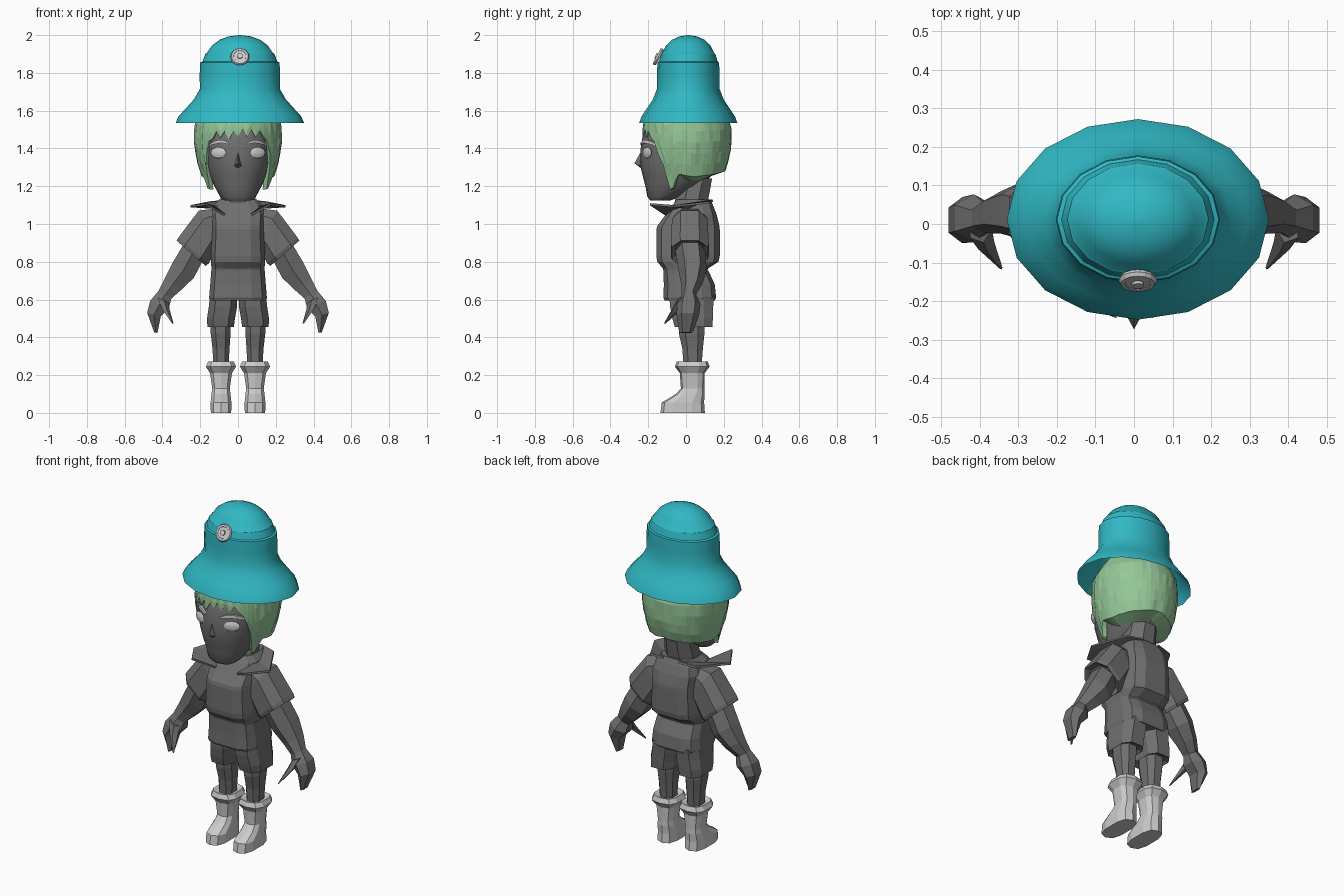
import bpy, bmesh, math, random
from mathutils import Vector

if "Cube" in bpy.data.objects:
    bpy.data.objects.remove(bpy.data.objects["Cube"])

random.seed(4)


def material(name, rgb):
    m = bpy.data.materials.new(name)
    m.diffuse_color = (*rgb, 1)
    m.use_nodes = True
    m.node_tree.nodes["Principled BSDF"].inputs["Base Color"].default_value = m.diffuse_color
    return m


TEAL = material("teal", (0.03, 0.48, 0.55))
GREEN = material("green", (0.30, 0.57, 0.31))
DARK = material("dark_grey", (0.16, 0.16, 0.16))


def finish(name, bm, mat=None, mirror=False, smooth=None):
    bmesh.ops.recalc_face_normals(bm, faces=bm.faces)
    me = bpy.data.meshes.new(name)
    bm.to_mesh(me)
    bm.free()
    ob = bpy.data.objects.new(name, me)
    bpy.context.collection.objects.link(ob)
    if mat:
        me.materials.append(mat)
    if mirror:
        mod = ob.modifiers.new("mirror", 'MIRROR')
        mod.use_mirror_merge = False
    if smooth:
        bpy.ops.object.select_all(action='DESELECT')
        ob.select_set(True)
        bpy.context.view_layer.objects.active = ob
        bpy.ops.object.shade_smooth_by_angle(angle=math.radians(smooth))
    return ob


def bridge(bm, rows):
    for a, b in zip(rows, rows[1:]):
        n = len(a)
        for i in range(n):
            j = (i + 1) % n
            bm.faces.new((a[i], a[j], b[j], b[i]))


def loft(name, rings, n=8, power=2.0, phase=0.5, caps=(True, True), **kw):
    """rings: (x, y, z, half width, half depth, tilt in the xz plane in degrees)"""
    bm = bmesh.new()
    rows = []
    for x, y, z, ru, rv, *t in rings:
        t = math.radians(t[0]) if t else 0
        u = Vector((math.cos(t), 0, math.sin(t)))
        row = []
        for i in range(n):
            a = 2 * math.pi * (i + phase) / n
            c, s = math.cos(a), math.sin(a)
            c = math.copysign(abs(c) ** (2 / power), c)
            s = math.copysign(abs(s) ** (2 / power), s)
            row.append(bm.verts.new(Vector((x, y, z)) + u * (ru * c) + Vector((0, rv * s, 0))))
        rows.append(row)
    bridge(bm, rows)
    if caps[0]:
        bm.faces.new(rows[0])
    if caps[1]:
        bm.faces.new(rows[-1])
    return finish(name, bm, **kw)


def body_rings(table):
    """table: (z, half width, front y, back y)"""
    return [(0, (f + b) / 2, z, w, (b - f) / 2) for z, w, f, b in table]


def interp(table, v):
    for (a, fa), (b, fb) in zip(table, table[1:]):
        if v <= b:
            return fa + (fb - fa) * max(0, v - a) / (b - a)
    return table[-1][1]


# Hat: open flared brim, band with a step, domed crown
loft("hat", [(0.01, 0.012, z, rx, ry) for z, rx, ry in (
    (1.535, .34, .26), (1.57, .325, .247), (1.61, .288, .22), (1.66, .243, .187),
    (1.715, .212, .166), (1.79, .213, .166), (1.855, .21, .163), (1.86, .198, .155),
    (1.90, .183, .144), (1.905, .175, .138), (1.945, .148, .118), (1.975, .108, .086),
    (1.993, .06, .048), (2.0, .005, .004))],
    n=16, phase=0, caps=(False, True), mat=TEAL, smooth=30)

# Badge on the hat: rim, plate and centre stud
tilt = (math.radians(63), 0, 0)
loc = Vector((.01, -.147, 1.885))
nrm = Vector((0, -math.sin(tilt[0]), math.cos(tilt[0])))
bpy.ops.mesh.primitive_torus_add(location=loc, rotation=tilt, major_radius=.039,
                                 minor_radius=.011, major_segments=16, minor_segments=6)
bpy.context.object.name = "badge_rim"
for nm, r, d, o in (("badge_plate", .04, .016, 0), ("badge_stud", .015, .012, .01)):
    bpy.ops.mesh.primitive_cylinder_add(vertices=16, radius=r, depth=d, rotation=tilt, location=loc + nrm * o)
    bpy.context.object.name = nm

# Head and nose
loft("head", body_rings((
    (1.125, .07, -.19, -.08), (1.145, .095, -.205, -.03), (1.20, .125, -.215, .07),
    (1.25, .15, -.228, .13), (1.32, .172, -.245, .18), (1.40, .183, -.24, .20),
    (1.50, .19, -.225, .205), (1.60, .16, -.16, .16), (1.66, .08, -.09, .09))),
    n=20, power=2.1, phase=0, mat=DARK, smooth=40)
bm = bmesh.new()
nose = [bm.verts.new(p) for p in ((0, -.235, 1.39), (.022, -.233, 1.305), (-.022, -.233, 1.305),
                                  (0, -.273, 1.322), (0, -.225, 1.285))]
for f in ((0, 1, 3), (0, 3, 2), (1, 4, 3), (2, 3, 4)):
    bm.faces.new([nose[i] for i in f])
finish("nose", bm, DARK)

# Eyes and brows
for side, s in (("left", 1), ("right", -1)):
    bpy.ops.mesh.primitive_uv_sphere_add(segments=16, ring_count=8, radius=1,
                                         location=(s * .103, -.205, 1.377), rotation=(0, 0, s * .45))
    eye = bpy.context.object
    eye.name = side + "_eye"
    eye.scale = (.046, .013, .03)
    bm = bmesh.new()
    rows = []
    for i in range(7):
        t = i / 6
        x = .045 + .115 * t
        y = -.018 - .225 * math.sqrt(1 - (x / .186) ** 2)
        z = 1.413 + .024 * math.sin(math.pi * min(1, .15 + t * .85))
        h = .003 + .006 * math.sin(math.pi * t)
        rows.append([bm.verts.new((s * x, y + dy, z + dz))
                     for dy, dz in ((-.008, -h), (-.006, h), (.02, h), (.02, -h))])
    bridge(bm, rows)
    finish(side + "_brow", bm)

# Hair: faceted shell with jagged fringe and pointed sideburns
fringe = ((0, 1.475), (38, 1.475), (46, 1.40), (55, 1.30), (61, 1.16), (66, 1.19),
          (76, 1.265), (100, 1.25), (140, 1.265), (180, 1.285))
spread = ((1.14, .72), (1.25, .82), (1.33, .93), (1.42, 1), (1.50, 1), (1.55, .97),
          (1.62, .80), (1.68, .62), (1.73, .2))
bm = bmesh.new()
N = 60
cols = []
for i in range(N):
    a = 2 * math.pi * i / N
    deg = abs((math.degrees(a) + 180) % 360 - 180)
    low = interp(fringe, deg)
    if deg < 42:
        low += random.uniform(.01, .045) if i % 2 else -random.uniform(.005, .03)
    back = deg > 80
    col = []
    for k in range(9):
        z = low + (1.73 - low) * k / 8
        r = interp(spread, z) * random.uniform(.985, 1.015)
        col.append(bm.verts.new((.232 * r * math.sin(a), .004 - .236 * r * math.cos(a), z)))
    r = interp(spread, low) * (.6 if back else .86)
    col.insert(0, bm.verts.new((.23 * r * math.sin(a), .004 - .236 * r * math.cos(a),
                                low - (.025 if back else 0))))
    cols.append(col)
bridge(bm, list(zip(*cols)))
bm.faces.new([c[-1] for c in cols])
finish("hair", bm, GREEN)

# Neck, jacket and jacket hem
loft("neck", [(0, .03, 1.05, .11, .10), (0, .03, 1.13, .10, .095), (0, .055, 1.24, .09, .09)], mat=DARK)
loft("jacket", body_rings((
    (.71, .138, -.11, .10), (.765, .143, -.125, .12), (.80, .147, -.155, .175),
    (.83, .147, -.16, .182), (.97, .14, -.16, .182), (.99, .14, -.155, .18),
    (1.05, .145, -.11, .165), (1.10, .13, -.075, .145), (1.13, .10, -.05, .13))),
    n=12, power=3.6, mat=DARK)
loft("jacket_hem", body_rings((
    (.595, .152, -.115, .155), (.61, .156, -.122, .162), (.68, .15, -.12, .155), (.755, .144, -.122, .12))),
    n=12, power=3.6, mat=DARK)

# Pointed collar
bm = bmesh.new()
A, B, C, D, E, F = [bm.verts.new(p) for p in (
    (.05, .14, 1.13), (.10, .03, 1.09), (.06, -.10, 1.05),
    (.17, -.19, 1.11), (.25, -.06, 1.10), (.15, .12, 1.12))]
bm.faces.new((A, B, E, F))
bm.faces.new((B, C, D, E))
collar = finish("collar", bm, DARK, mirror=True)
collar.modifiers.new("thickness", 'SOLIDIFY').thickness = .012

# Sleeves, forearms, hands
loft("sleeve", [(.09, .02, 1.02, .07, .08, 75), (.15, .02, .985, .11, .10, 56),
                (.235, .02, .86, .112, .107, 41), (.248, .02, .845, .108, .10, 41),
                (.235, .02, .86, .08, .08, 41)], n=8, power=2.6, mat=DARK, mirror=True)
loft("forearm", [(.22, .02, .88, .075, .08, 41), (.29, .035, .755, .078, .075, 36),
                 (.345, .03, .68, .06, .055, 33), (.387, .015, .625, .045, .038, 30)],
     n=6, power=2.3, mat=DARK, mirror=True)
loft("hand", [(.384, .015, .632, .043, .036, 30), (.415, .015, .575, .06, .062, 20),
              (.445, .01, .52, .042, .06, 15), (.435, 0, .425, .010, .035, 10)],
     n=6, power=2.3, mat=DARK, mirror=True)
loft("thumb", [(.40, -.015, .60, .035, .035, 25), (.385, -.05, .55, .024, .026, 10),
               (.345, -.113, .472, .004, .005, 0)], n=5, mat=DARK, mirror=True)

# Shorts, legs, boots
loft("shorts", [(.076, .03, .62, .076, .125), (.08, .03, .56, .079, .12),
                (.09, .035, .50, .078, .113), (.092, .04, .455, .074, .105),
                (.092, .035, .47, .056, .075)], n=8, power=3, mat=DARK, mirror=True)
loft("leg", [(.092, .03, .50, .058, .075), (.092, .03, .42, .056, .072),
             (.09, .035, .34, .048, .058), (.09, .035, .24, .042, .05)],
     n=8, power=2.5, mat=DARK, mirror=True)
loft("boot", [(.09, -.018, 0, .056, .118), (.09, -.016, .055, .057, .112),
              (.09, .022, .10, .052, .076), (.09, .035, .13, .048, .062),
              (.09, .033, .21, .06, .066), (.09, .033, .245, .083, .092),
              (.09, .033, .272, .07, .082), (.09, .033, .262, .045, .052)],
     n=10, power=2.8, mirror=True)
